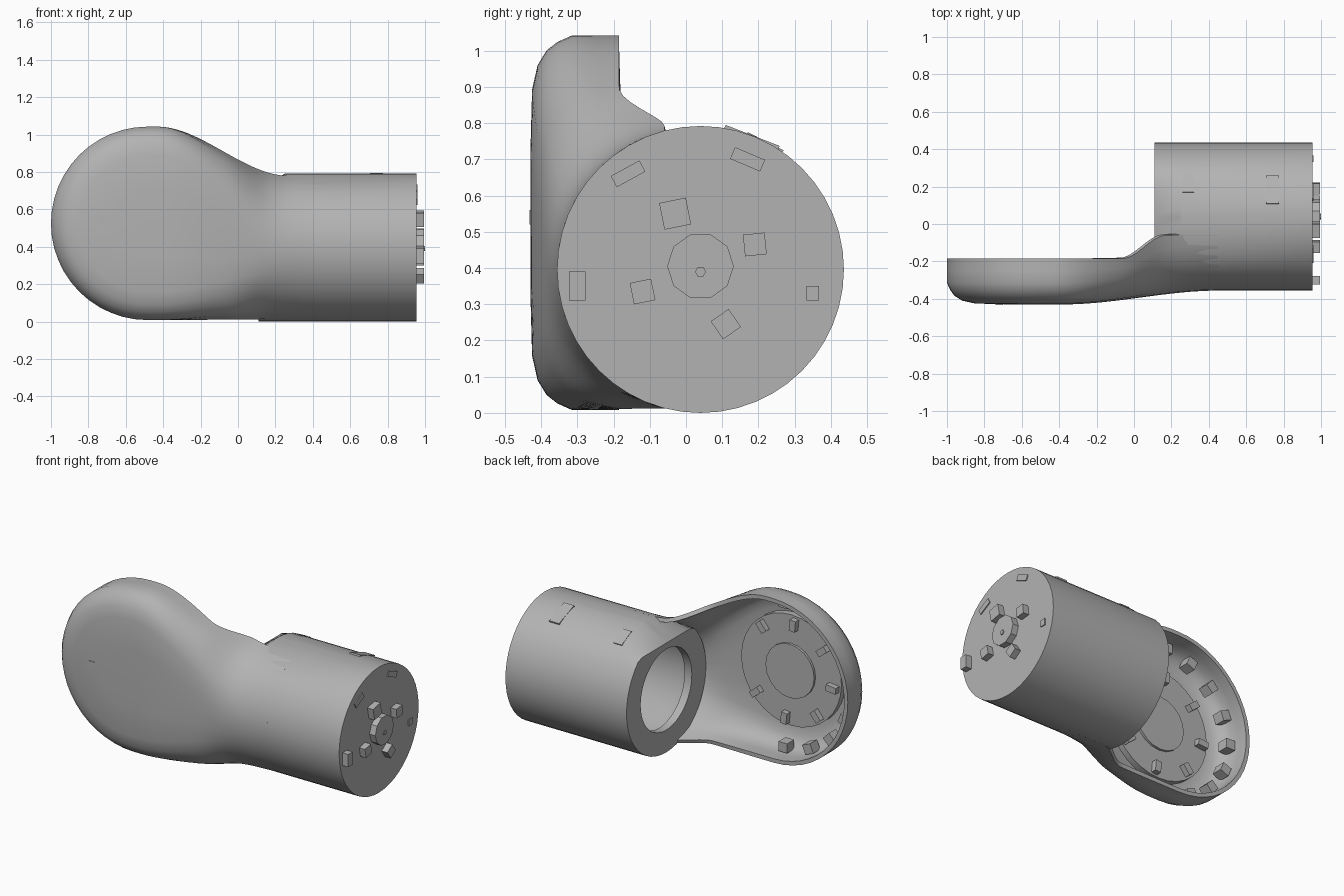
import bpy, bmesh
from math import sin, cos, pi, acos
from mathutils import Matrix, Vector

if "Cube" in bpy.data.objects:
    bpy.data.objects.remove(bpy.data.objects["Cube"])

grey = bpy.data.materials.new("plain grey")
grey.use_nodes = True
grey.diffuse_color = (0.45, 0.45, 0.45, 1)
grey.node_tree.nodes["Principled BSDF"].inputs["Base Color"].default_value = (0.45, 0.45, 0.45, 1)

DISH_X, DISH_Z, DISH_R = -0.483, 0.525, 0.517
TUBE_Y, TUBE_Z, TUBE_R = 0.04, 0.396, 0.396
RIM_Y, NECK_RIM_Y, RING_X, CAP_X = -0.185, -0.06, 0.11, 0.955


def add_grid(bm, rows):
    """Skin neighbouring rows of points."""
    rows = [[bm.verts.new(p) for p in row] for row in rows]
    for a, b in zip(rows, rows[1:]):
        for i in range(len(a) - 1):
            bm.faces.new((a[i], a[i + 1], b[i + 1], b[i]))


def finish(name, bm, outward=None, thickness=0):
    bmesh.ops.remove_doubles(bm, verts=bm.verts, dist=0.0002)
    bmesh.ops.recalc_face_normals(bm, faces=bm.faces)
    if outward is not None:
        if sum(f.normal.dot(outward) * f.calc_area() for f in bm.faces) < 0:
            bmesh.ops.reverse_faces(bm, faces=bm.faces)
    mesh = bpy.data.meshes.new(name)
    bm.to_mesh(mesh)
    bm.free()
    mesh.materials.append(grey)
    obj = bpy.data.objects.new(name, mesh)
    bpy.context.collection.objects.link(obj)
    bpy.ops.object.select_all(action='DESELECT')
    obj.select_set(True)
    bpy.context.view_layer.objects.active = obj
    if thickness:
        mod = obj.modifiers.new("wall", 'SOLIDIFY')
        mod.thickness = thickness
        mod.offset = -1
        bpy.ops.object.modifier_apply(modifier=mod.name)
    bpy.ops.object.shade_smooth_by_angle(angle=0.6)


def box(name, centre, size, turn=0, axis='X'):
    bm = bmesh.new()
    m = Matrix.Translation(centre) @ Matrix.Rotation(turn, 4, axis) @ Matrix.Diagonal((*size, 1))
    bmesh.ops.create_cube(bm, size=1, matrix=m)
    finish(name, bm)


def disc(name, centre, radius, depth, axis, sides):
    bm = bmesh.new()
    m = Matrix.Translation(centre) @ Matrix.Rotation(pi / 2, 4, axis)
    bmesh.ops.create_cone(bm, cap_ends=True, segments=sides, radius1=radius,
                          radius2=radius, depth=depth, matrix=m)
    finish(name, bm)


# Dish and neck: a half revolve lofted into the round barrel
half = [(1, RIM_Y), (1, -0.25), (1, -0.315), (0.965, -0.355), (0.92, -0.385),
        (0.84, -0.41), (0.71, -0.425), (0.35, -0.43), (0, -0.43)]
section = half + [(-r, y) for r, y in reversed(half[:-1])]


def ease(x, start, end):
    k = min(max((x - start) / (end - start), 0), 1)
    return k * k * (3 - 2 * k)


def neck_row(x):
    tz, ty = ease(x, -0.43, 0.27), ease(x, -0.38, 0.45)
    first = acos((NECK_RIM_Y - TUBE_Y) / TUBE_R)
    row = []
    for i, (r, y) in enumerate(section):
        a = first + 2 * (pi - first) * i / (len(section) - 1)
        z = DISH_Z + r * DISH_R
        row.append((y + (TUBE_Y + TUBE_R * cos(a) - y) * ty,
                    z + (TUBE_Z + TUBE_R * sin(a) - z) * tz))
    # Pull the open edge to follow the fillet between dish rim and barrel
    front = min(y for y, z in row)
    edge = RIM_Y + (NECK_RIM_Y - RIM_Y) * ease(x, -0.06, 0.17)
    squash = (edge - front) / (row[0][0] - front)
    return [(x, front + (y - front) * squash, z) for y, z in row]


bm = bmesh.new()
add_grid(bm, [[(DISH_X + DISH_R * r * cos(a), y, DISH_Z + DISH_R * r * sin(a)) for r, y in half]
              for a in (pi / 2 + pi * i / 24 for i in range(25))])
steps = 30
add_grid(bm, [neck_row(DISH_X + (0.45 - DISH_X) * i / steps) for i in range(steps + 1)])
finish("dish_and_neck", bm, Vector((0, -1, 0)), 0.025)

# Hollow barrel: closed cap, open ring, and a slope over the top of the ring end
profile = [(CAP_X, 0), (CAP_X, TUBE_R), (0.25, TUBE_R), (RING_X, TUBE_R), (RING_X, 0.255),
           (0.16, 0.255), (0.16, 0.3), (0.25, 0.35), (0.91, 0.35), (0.91, 0)]
bm = bmesh.new()
add_grid(bm, [[(x, TUBE_Y + r * cos(a), TUBE_Z + r * sin(a)) for x, r in profile]
              for a in (2 * pi * i / 48 for i in range(49))])
for v in bm.verts:
    if v.co.x < RING_X + 0.01:
        v.co.z = min(v.co.z, 0.69)
finish("barrel", bm)

# Cap hub, pegs and nearly flush tabs
disc("cap_hub", (0.97, TUBE_Y, 0.405), 0.092, 0.05, 'Y', 10)
disc("cap_hub_pin", (0.985, TUBE_Y, 0.39), 0.015, 0.03, 'Y', 6)
for y, z, size, turn in ((-0.03, 0.55, 0.075, 0.2), (0.19, 0.465, 0.06, 0.1),
                         (0.11, 0.245, 0.06, 0.6), (-0.12, 0.335, 0.06, 0.2)):
    box("cap_peg", (0.97, y, z), (0.05, size, size), turn)
box("cap_side_peg", (0.97, -0.3, 0.35), (0.05, 0.045, 0.08))
for y, z, wide, high, turn in ((0.35, 0.33, 0.035, 0.04, 0), (-0.16, 0.66, 0.09, 0.035, 0.5),
                               (0.17, 0.70, 0.09, 0.035, -0.4)):
    box("cap_tab", (CAP_X, y, z), (0.012, wide, high), turn)

# Shallow tabs along the top back of the barrel
for x, a, wide, long in ((0.74, 1.2, 0.07, 0.16), (0.29, 1.1, 0.06, 0.11)):
    box("barrel_tab", (x, TUBE_Y + 0.382 * cos(a), TUBE_Z + 0.382 * sin(a)),
        (wide, long, 0.03), a - pi / 2)

# Dish floor plate, raised pad, lugs and rim clips
disc("floor_plate", (DISH_X, -0.385, DISH_Z), 0.35, 0.05, 'X', 32)
disc("floor_pad", (DISH_X, -0.36, DISH_Z), 0.17, 0.03, 'X', 20)
for i in range(7):
    a = 2 * pi * (i + 1) / 8 + 0.1
    box("floor_lug", (DISH_X + 0.3 * cos(a), -0.35, DISH_Z + 0.3 * sin(a)),
        (0.07, 0.05, 0.04), -a, 'Y')
for i in range(9):
    a = pi * (0.5 + i / 8)
    box("rim_clip", (DISH_X + 0.455 * cos(a), -0.31, DISH_Z + 0.455 * sin(a)),
        (0.06, 0.07, 0.06), -a, 'Y')

# Small mark on the dish front
box("front_mark", (-0.72, -0.428, 0.54), (0.04, 0.008, 0.04))
